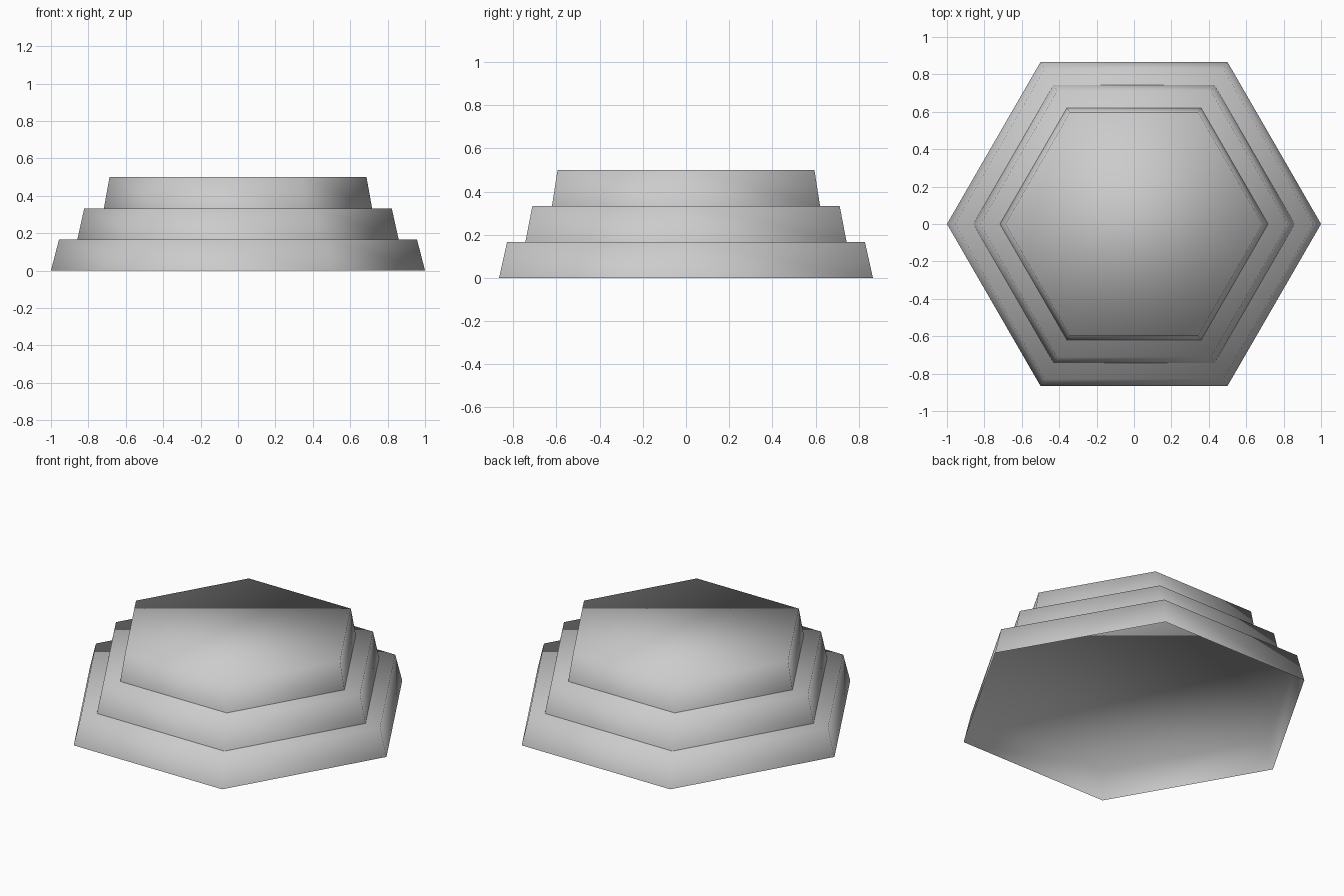
import bpy
import bmesh
from math import radians
from mathutils import Matrix

cube = bpy.data.objects.get("Cube")
if cube:
    bpy.data.objects.remove(cube, do_unlink=True)

# Plain grey stone
stone = bpy.data.materials.new("light_grey")
stone.use_nodes = True
stone.diffuse_color = (0.6, 0.6, 0.6, 1)
stone.node_tree.nodes["Principled BSDF"].inputs["Base Color"].default_value = (0.6, 0.6, 0.6, 1)

TIER_HEIGHT = 0.5 / 3


def add_tier(name, level, base_radius, top_radius):
    """Six-sided tapered shell, closed on top and open underneath."""
    bm = bmesh.new()
    bmesh.ops.create_cone(bm, cap_ends=True, cap_tris=False, segments=6,
                          radius1=base_radius, radius2=top_radius, depth=TIER_HEIGHT)
    bm.normal_update()
    underside = [face for face in bm.faces if face.normal.z < -0.9]
    bmesh.ops.delete(bm, geom=underside, context="FACES_ONLY")
    bmesh.ops.rotate(bm, verts=bm.verts, matrix=Matrix.Rotation(radians(90), 3, "Z"))
    bmesh.ops.translate(bm, verts=bm.verts, vec=(0, 0, TIER_HEIGHT * (level + 0.5)))
    for face in bm.faces:
        face.smooth = True
    mesh = bpy.data.meshes.new(name)
    bm.to_mesh(mesh)
    bm.free()
    mesh.materials.append(stone)
    bpy.context.collection.objects.link(bpy.data.objects.new(name, mesh))


# Three stacked tiers
add_tier("bottom_tier", 0, 1.0, 0.957)
add_tier("middle_tier", 1, 0.859, 0.822)
add_tier("top_tier", 2, 0.717, 0.687)
